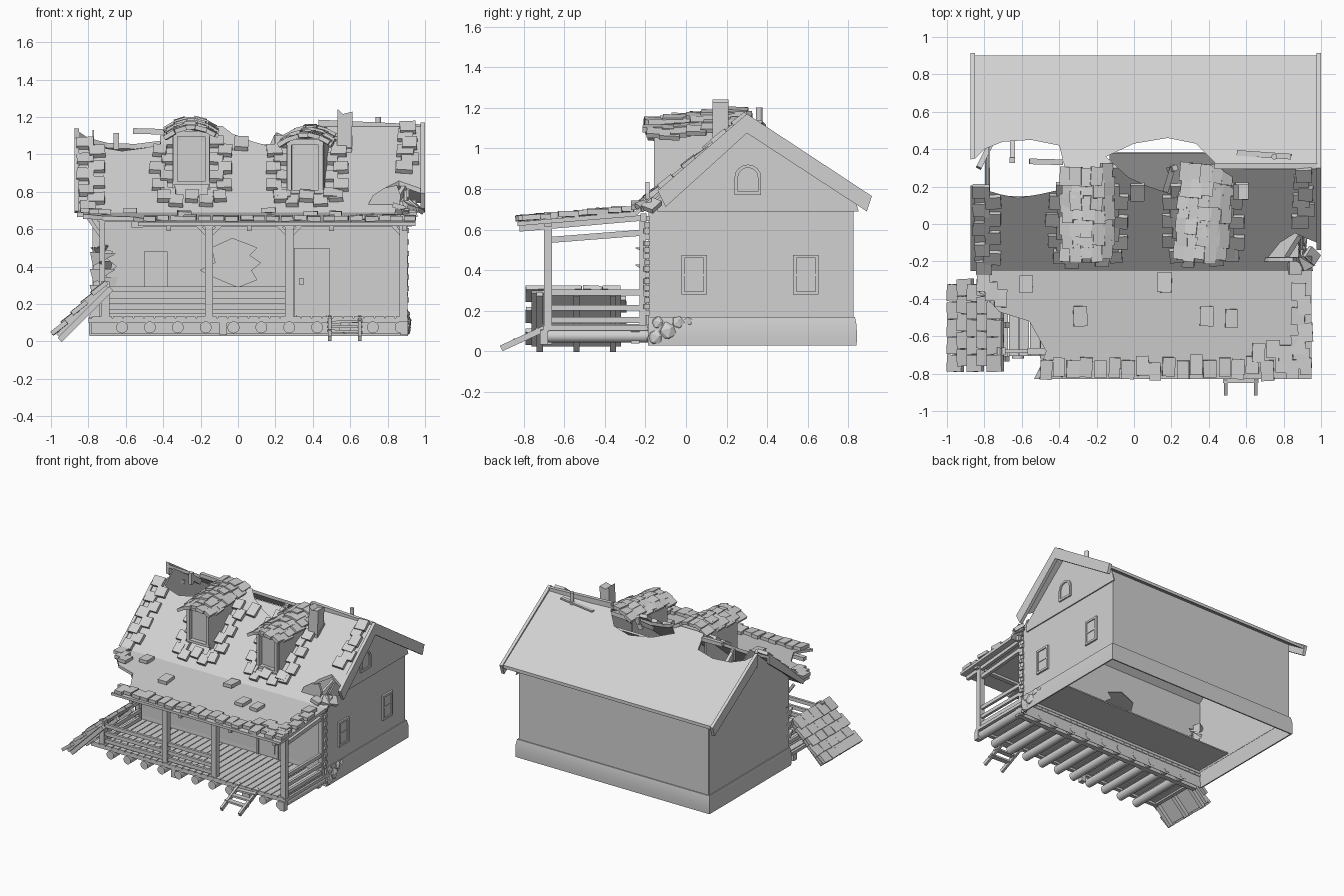
import bpy, bmesh, math, random
from mathutils import Matrix, Vector, Euler

random.seed(4)
if "Cube" in bpy.data.objects:
    bpy.data.objects.remove(bpy.data.objects["Cube"])

mat = bpy.data.materials.new("weathered grey")
mat.use_nodes = True
GREY = (0.64, 0.64, 0.64, 1)
mat.diffuse_color = GREY
mat.node_tree.nodes["Principled BSDF"].inputs["Base Color"].default_value = GREY
WALL_L, WALL_R = -.775, .89


def finish(name, bm):
    bmesh.ops.recalc_face_normals(bm, faces=bm.faces)
    me = bpy.data.meshes.new(name)
    bm.to_mesh(me)
    bm.free()
    me.materials.append(mat)
    ob = bpy.data.objects.new(name, me)
    bpy.context.collection.objects.link(ob)
    return ob


def block(c, s, rot=(0, 0, 0)):
    return Matrix.LocRotScale(Vector(c), Euler(rot), Vector(s))


def beam(p, q, w, h):
    p, q = Vector(p), Vector(q)
    return Matrix.LocRotScale((p + q) / 2, (q - p).to_track_quat('Y', 'Z'), Vector((w, (q - p).length, h)))


def part(name, pieces):
    bm = bmesh.new()
    for m in pieces:
        bmesh.ops.create_cube(bm, size=1, matrix=m)
    return finish(name, bm)


def prism(name, pts, axis, lo, hi):
    place = {'x': lambda a, b, t: (t, a, b), 'y': lambda a, b, t: (a, t, b), 'z': lambda a, b, t: (a, b, t)}[axis]
    bm = bmesh.new()
    rings = [[bm.verts.new(place(a, b, t)) for a, b in pts] for t in (lo, hi)]
    for r in rings:
        bm.faces.new(r)
    for i in range(len(pts)):
        j = (i + 1) % len(pts)
        bm.faces.new((rings[0][i], rings[0][j], rings[1][j], rings[1][i]))
    return finish(name, bm)


def cut(objs, pts, axis, lo, hi):
    cutter = prism("cutter", pts, axis, lo, hi)
    cutter.hide_render = True
    for ob in objs:
        mod = ob.modifiers.new("hole", 'BOOLEAN')
        mod.operation, mod.solver, mod.object = 'DIFFERENCE', 'EXACT', cutter
        dg = bpy.context.evaluated_depsgraph_get()
        me = bpy.data.meshes.new_from_object(ob.evaluated_get(dg))
        ob.modifiers.clear()
        ob.data = me
    bpy.data.objects.remove(cutter)


# Roof heights: steep front slope, then the flatter porch roof
def roof_z(y):
    return 0.69 + (y + 0.25) * (0.84 if y > -0.25 else 0.09)


def shingle(x, y, w=0.075, d=0.1):
    a = math.atan(0.84 if y > -0.25 else 0.09) - 0.06
    r = random.uniform
    return block((x + r(-.008, .008), y + r(-.01, .01), roof_z(y) + 0.016), (w * r(.88, 1.05), d * r(.9, 1.1), 0.026),
                 (a + r(-.06, .06), r(-.06, .06), r(-.06, .06)))


# Thin foundation skirt with a rounded outer face
bm = bmesh.new()
rings = []
for z, o in ((.03, .01), (.03, .02), (.07, .022), (.13, .02), (.17, .012), (.17, -.004)):
    rings.append([bm.verts.new(v) for v in ((WALL_L - o, -.18 - o * .3, z), (WALL_R + o, -.18 - o * .3, z),
                                            (WALL_R + o, .82 + o, z), (WALL_L - o, .82 + o, z))])
for a, b in zip(rings, rings[1:] + rings[:1]):
    for i in range(4):
        bm.faces.new((a[i], a[(i + 1) % 4], b[(i + 1) % 4], b[i]))
finish("foundation", bm)

# Remaining strip of inner floor
mid, wide = (WALL_L + WALL_R) / 2, WALL_R - WALL_L
part("inner_floor", [block((mid, -.015, .165), (wide - .02, .33, .01))])

# Walls
front = part("front_wall", [block((mid, -.18, .43), (wide, .008, .58))])
cut([front], [(-.2, .38), (-.12, .42), (-.14, .5), (-.03, .55), (.1, .5), (.06, .46), (.12, .42), (.07, .38),
              (.1, .33), (0, .29), (-.12, .34)], 'y', -.3, -.1)
cut([front], [(-.85, .27), (-.68, .3), (-.71, .36), (-.65, .4), (-.7, .44), (-.67, .48), (-.85, .52)], 'y', -.3, -.1)
part("back_wall", [block((mid, .82, .47), (wide, .008, .62))])
gable = [(-.18, .15), (.82, .15), (.82, .78), (.3, 1.13), (-.18, .73)]
prism("right_gable_wall", gable, 'x', WALL_L - .004, WALL_L + .004)
prism("left_gable_wall", gable, 'x', WALL_R - .004, WALL_R + .004)
prism("left_gable_panel", [(-.14, .69), (.85, .69), (.82, .79), (.3, 1.13), (-.14, .75)], 'x', WALL_R + .004, .903)

# Main roof, porch roof and barge boards with their broken holes
roof = prism("main_roof", [(-.25, .69), (.3, 1.152), (.9, .765), (.9, .74), (.3, 1.125), (-.25, .665)], 'x', -.86, .98)
porch_roof = prism("porch_roof", [(-.25, .69), (-.83, .638), (-.83, .618), (-.25, .665)], 'x', -.83, .95)


def barge(name, y0, drop, x0, x1):
    z0 = 1.17 - .86 * (.3 - y0)
    return prism(name, [(y0, z0), (.3, 1.17), (.915, .765), (.89, .69), (.3, 1.075), (y0 + .04, z0 - drop)], 'x', x0, x1)


right_barge = barge("right_barge_board", -.25, .01, -.875, -.85)
barge("left_barge_board", -.14, .08, .975, 1.0)
cut([roof, right_barge], [(-.95, .23), (-.82, .19), (-.72, .16), (-.62, .14), (-.5, .16), (-.41, .18), (-.37, .3),
                          (-.4, .42), (-.55, .45), (-.7, .44), (-.8, .4), (-.85, .35), (-.95, .33)], 'z', .8, 1.4)
cut([roof], [(-.15, .36), (0, .43), (.18, .46), (.33, .43), (.43, .33), (.43, .25), (.35, .18), (.2, .16),
             (.08, .2), (-.03, .25)], 'z', .8, 1.4)
cut([roof], [(.7, -.2), (.78, -.1), (.86, -.05), (1.05, -.13), (1.05, -.3), (.96, -.3), (.95, -.17), (.85, -.18)],
    'z', .5, 1)
cut([porch_roof], [(-.95, -.32), (-.8, -.38), (-.72, -.47), (-.56, -.52), (-.47, -.68), (-.5, -.76), (-.57, -.9),
                   (-1, -.9)], 'z', .5, .8)
part("collapsed_roof_patch", [beam((.15, .12, .86), (.15, .38, 1.03), .56, .015)])
prism("curled_roof_patch", [(.69, .72), (.72, .78), (.78, .82), (.85, .835), (.87, .78), (.86, .7), (.75, .7)],
      'y', -.2, -.18)
part("loose_shingles", [block((x, -.23 + .03 * i, .72), (.07, .08, .026), (.3 * i, .3, .5 * i))
                        for i, x in enumerate((.86, .92, .95))])

# Ridge timbers, chimney and loose sticks
part("roof_timbers", [beam((.43, .31, 1.165), (.98, .31, 1.14), .03, .04), beam((-.56, .335, 1.125), (-.38, .33, 1.12), .03, .03),
                      beam((-.65, .34, 1.08), (-.65, .45, 1.0), .025, .04), beam((-.83, .3, 1.02), (-.77, .42, .98), .03, .03),
                      beam((.17, .18, 1.0), (.21, .31, 1.09), .03, .03), beam((.82, -.17, .7), (.89, -.06, .82), .025, .03),
                      beam((.55, .38, 1.11), (.84, .36, 1.13), .03, .012), block((-.65, .34, 1.07), (.03, .03, .09)),
                      beam((.19, .29, 1.03), (.22, .3, 1.11), .03, .03)])
chimney = part("chimney", [block((.57, .17, 1.11), (.08, .08, .28), (0, .02, 0))])
cut([chimney], [(.5, 1.3), (.524, 1.25), (.56, 1.215), (.62, 1.23), (.62, 1.3)], 'y', 0, .4)
bm = bmesh.new()
bmesh.ops.create_cone(bm, cap_ends=True, segments=10, radius1=.016, radius2=.016, depth=.14,
                      matrix=Matrix.Translation((.75, .36, 1.13)))
finish("vent_pipe", bm)


# Dormers with arched shingle roofs
def dormer(name, cx, dz, turn):
    spin = Matrix.Translation((cx, 0, dz)) @ Matrix.Rotation(turn, 4, 'Z')
    walls = [block((s * .095, .06, .96), (.012, .38, .3)) for s in (-1, 1)]
    walls += [block((0, -.11, .985), (.18, .01, .29)), block((0, -.13, .845), (.2, .04, .02)),
              block((0, -.13, 1.11), (.2, .04, .03)), block((0, -.117, .985), (.11, .01, .22))]
    walls += [block((s * .085, -.13, .985), (.025, .04, .28)) for s in (-1, 1)]
    walls.append(block((0, .09, 1.11), (.2, .42, .03), (.1, 0, 0)))
    part(name + "_dormer", [spin @ m for m in walls])
    tiles = []
    for row in range(7):
        y = -.145 + row * .068
        for col in range(5):
            dx = (col - 2) * .054 + (row % 2 - .5) * .012
            z = 1.14 + .1 * (y + .15) - 3 * dx * dx
            tiles.append(spin @ block((dx, y + random.uniform(-.015, .015), z + random.uniform(0, .012)), (.064, .1, .024),
                                      (random.uniform(-.08, .06), math.atan(5.2 * dx), random.uniform(-.08, .08))))
    part(name + "_dormer_shingles", tiles)
    side = [shingle(cx + s * (.13 + .045 * (i % 2)), -.15 + i * .055, .08, .08) for s in (-1, 1) for i in range(7)]
    side += [shingle(cx + i * .075, -.165 - .03 * (i % 2), .075, .08) for i in range(-2, 3)]
    part(name + "_dormer_border", side)


dormer("right", -.25, 0, 0)
dormer("left", .37, -.045, -.08)

# Roof edge shingles and strays
tiles = [shingle(-.47 + i * .0735, -.78 + .02 * (i % 2), .068) for i in range(20)]
tiles += [shingle(.67 + i * .07, -.69 + .02 * (i % 2)) for i in range(4)]
tiles += [shingle(.88 + .03 * (i % 2), -.36 - i * .07, .08) for i in range(6)]
tiles += [shingle(-.81 + .05 * (i % 2), -.23 + i * .05, .09, .08) for i in range(9)]
tiles += [shingle(.89 + .025 * (i % 2), .02 + i * .05, .09, .08) for i in range(6)]
tiles += [shingle(-.8 + .045 * i, -.32 - .04 * i) for i in range(3)]
tiles += [shingle(x, y) for x, y in ((-.58, -.33), (-.28, -.5), (.16, -.31), (.39, -.5), (.52, -.5), (.57, .17), (.02, .17))]
part("roof_shingles", tiles)

# Porch deck, joist logs and base beams
part("porch_deck", [block((-.755 + i * .056, -.44, .125), (.05, .53, .018)) for i in range(30)])
bm = bmesh.new()
for i in range(11):
    bmesh.ops.create_cone(bm, cap_ends=True, segments=14, radius1=.032, radius2=.032, depth=.54,
                          matrix=Matrix.Translation((-.62 + i * .149, -.45, .075)) @ Matrix.Rotation(math.pi / 2, 4, 'X'))
logs = finish("joist_logs", bm)
part("porch_base", [block((.055, -.69, .112), (1.71, .03, .025)), block((.055, -.25, .07), (1.68, .04, .06)),
                    block((.895, -.44, .115), (.03, .5, .025)), block((-.785, -.44, .115), (.03, .5, .025)),
                    block((-.08, -.68, .07), (.04, .04, .07)), block((.89, -.7, .07), (.04, .04, .07))])

# Porch posts, braces, beams and railings; the right corner post is a stub
frame = [block((x, -.68, .385), (.045, .04, .53)) for x in (-.155, .275, .885)]
frame.append(block((-.71, -.68, .22), (.045, .04, .2)))
frame += [block((x, -.215, .39), (.03, .03, .55)) for x in (-.725, .885)]
frame += [beam((-.57, -.68, .625), (.93, -.68, .628), .035, .03), beam((-.75, -.21, .66), (.93, -.21, .66), .03, .04)]
frame += [beam((x + s * .07, -.68, .63), (x, -.68, .56), .02, .02) for x in (-.155, .275) for s in (-1, 1)]
frame += [beam((.82, -.68, .63), (.885, -.68, .56), .02, .02), beam((-.8, -.21, .66), (-.73, -.21, .56), .02, .02)]
frame += [beam((x, -.82, .605), (x, -.2, .66), .025, .03) for x in (-.37, .06, .5, .89)]
frame += [beam((.885, -.66, .55), (.885, -.21, .585), .025, .03)]
part("porch_frame", frame)
rails = [block((-.22, -.68, z), (.96, .02, .028)) for z in (.16, .215, .28)]
rails += [block((x, -.44, z), (.02, .45, .028)) for x in (-.71, .885) for z in (.155, .215, .29)]
part("porch_railing", rails)

# Entry steps
part("entry_steps", [beam((x, -.67, .125), (x, -.91, .015), .018, .03) for x in (.49, .65)] +
     [block((.57, -.72 - i * .055, .105 - i * .026), (.19, .04, .014), (0, .04 * (i - 1), 0)) for i in range(3)])


# Doors and windows: frame bars around a thin pane
def opening(name, axis, c, w, h, at, sill=True):
    out = -1 if axis == 'y' else 1

    def bar(u, v, su, sv, d):
        if axis == 'y':
            return block((c + u, at + out * d / 2, v), (su, d, sv))
        return block((at + out * d / 2, c + u, v), (d, su, sv))
    z, tall = (h[0] + h[1]) / 2, h[1] - h[0]
    bars = [bar(s * (w / 2 - .008), z, .016, tall, .014) for s in (-1, 1)]
    bars += [bar(0, h[1] - .008, w, .016, .014), bar(0, z, w - .02, tall - .02, .006)]
    if sill:
        bars += [bar(0, h[0] + .008, w, .016, .014), bar(0, z, w - .02, .01, .01)]
    part(name, bars)


opening("front_window", 'y', -.44, .125, (.28, .48), -.184)
opening("front_door", 'y', .395, .19, (.13, .5), -.184, False)
part("door_boards", [block((.395, -.192, z), (.13, .008, .1)) for z in (.22, .4)] + [block((.34, -.2, .32), (.02, .025, .035))])
for label, y in (("front", .04), ("back", .59)):
    opening(label + "_side_window", 'x', y, .125, (.28, .475), WALL_R + .004)
arch = [(.305 + .065 * math.cos(math.pi * i / 8), .86 + .06 * math.sin(math.pi * i / 8)) for i in range(9)]
arch += [(.24, .77), (.37, .77)]
attic = prism("attic_window_frame", arch, 'x', .9, .915)
cut([attic], [(.305 + (y - .305) * .75, .85 + (z - .85) * .78) for y, z in arch], 'x', .906, .95)

# Corner log ends, broken wall shards and corner stones
part("corner_log_ends", [block((.885 + .008 * (i % 2), -.195, .19 + i * .031), (.04, .03, .026), (0, 0, .1 * (i % 3))) for i in range(16)])
bm = bmesh.new()
for i in range(6):
    bmesh.ops.create_cone(bm, cap_ends=True, segments=3, radius1=.045, radius2=.002, depth=.13,
                          matrix=Matrix.Translation((-.72, -.19, .28 + i * .044)) @ Euler((.2 * i, 1.3 * (-1) ** i, .2 * i)).to_matrix().to_4x4())
finish("wall_shards", bm)
bm = bmesh.new()
for y, z, r in ((-.15, .07, .045), (-.09, .1, .05), (-.04, .14, .035), (-.14, .14, .035), (.01, .145, .025)):
    bmesh.ops.create_icosphere(bm, subdivisions=1, radius=r, matrix=block((.9, y, z), (.6, 1, 1), (y * 9, 0, 0)))
finish("corner_stones", bm)

# Fallen piece of porch roof leaning on the corner
lean = block((-.84, -.54, .17), (1, 1, 1), (0, -math.radians(45), 0))
slab = [block((0, 0, -.01), (.37, .44, .02))] + [block((0, y, -.035), (.39, .03, .03)) for y in (-.18, 0, .18)]
for i in range(5):
    for j in range(5):
        slab.append(block((-.15 + i * .075, -.19 + j * .094 + .03 * (i % 2 - .5), .012), (.1, .09, .024),
                          (random.uniform(-.05, .05), .12, random.uniform(-.06, .06))))
part("fallen_roof_piece", [lean @ m for m in slab])

# Smooth the round parts
for ob in (logs, bpy.data.objects["vent_pipe"], bpy.data.objects["foundation"]):
    bpy.ops.object.select_all(action='DESELECT')
    ob.select_set(True)
    bpy.context.view_layer.objects.active = ob
    bpy.ops.object.shade_smooth_by_angle(angle=math.radians(40))
